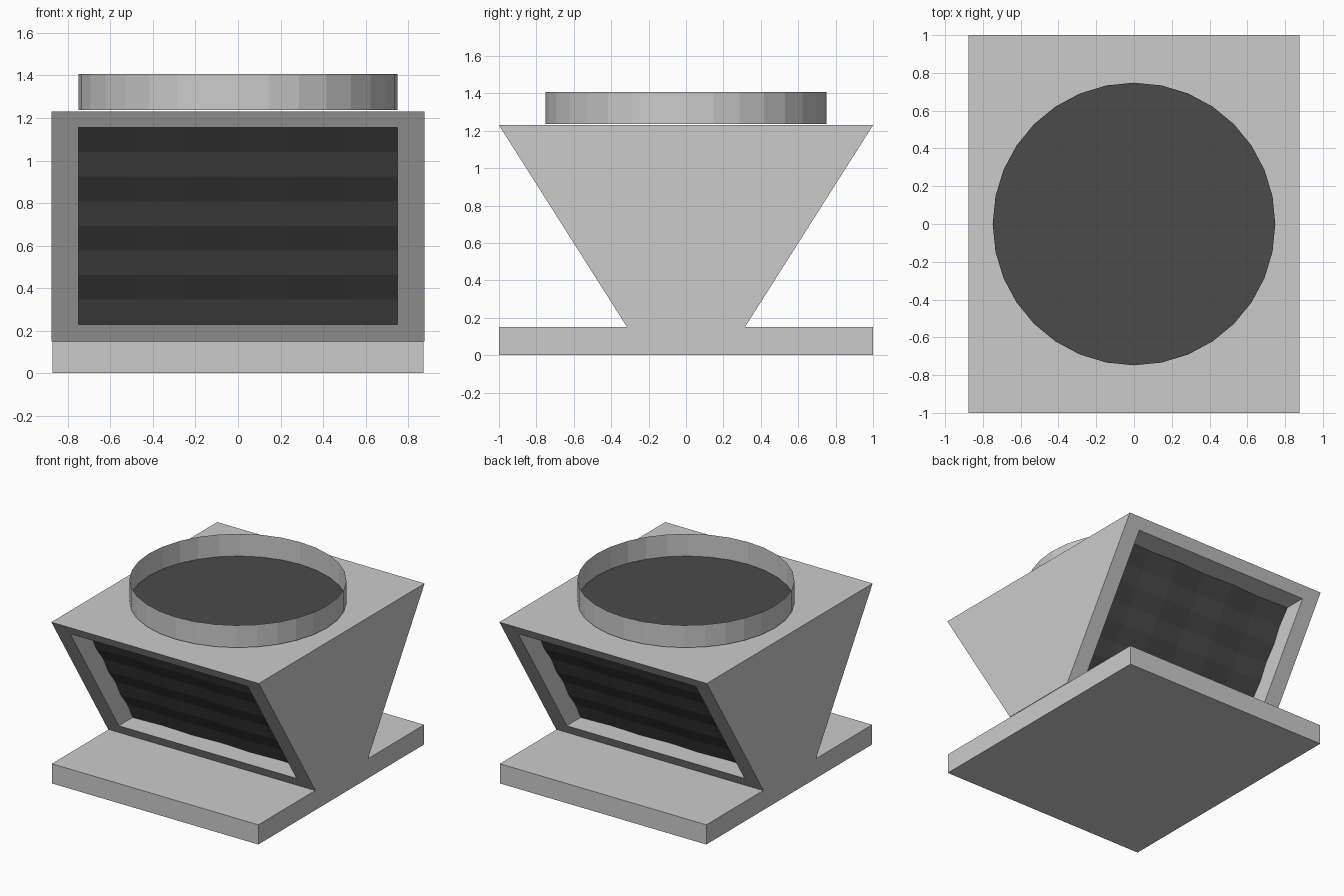
import bpy, bmesh

if "Cube" in bpy.data.objects:
    bpy.data.objects.remove(bpy.data.objects["Cube"])

def material(name, v):
    m = bpy.data.materials.new(name)
    m.diffuse_color = (v, v, v, 1)
    m.use_nodes = True
    m.node_tree.nodes["Principled BSDF"].inputs["Base Color"].default_value = m.diffuse_color
    return m

LIGHT = material("light_grey", 0.6)
DARK = material("dark_grey", 0.07)

def finish(bm, name, mat):
    me = bpy.data.meshes.new(name)
    bm.to_mesh(me)
    bm.free()
    me.materials.append(mat)
    ob = bpy.data.objects.new(name, me)
    bpy.context.collection.objects.link(ob)
    return ob

Z0, Z1 = 0.15, 1.23          # body bottom and top
G0, G1, GX = 0.23, 1.155, 0.75  # grille opening
BX, DEPTH = 0.876, 0.18

def slope_y(z):
    return 0.315 + (z - Z0) * (1.0 - 0.315) / (Z1 - Z0)

# base plate
bm = bmesh.new()
bmesh.ops.create_cube(bm, size=1)
for v in bm.verts:
    v.co.x *= 1.744
    v.co.y *= 2.0
    v.co.z = (v.co.z + 0.5) * Z0
finish(bm, "base_plate", LIGHT)

# flared body with a recessed opening in the front and back slopes
bm = bmesh.new()
outer = {}
for s in (-1, 1):
    def loop(hx, za, zb, inset):
        return [bm.verts.new((x, s * (slope_y(z) - inset), z))
                for x, z in ((-hx, za), (hx, za), (hx, zb), (-hx, zb))]
    o = outer[s] = loop(BX, Z0, Z1, 0)
    i = loop(GX, G0, G1, 0)
    d = loop(GX, G0, G1, DEPTH)
    for a, b in ((o, i), (i, d)):
        for k in range(4):
            n = (k + 1) % 4
            bm.faces.new((a[k], a[n], b[n], b[k]))
f, r = outer[-1], outer[1]
for k in range(4):
    n = (k + 1) % 4
    bm.faces.new((f[k], r[k], r[n], f[n]))
bmesh.ops.recalc_face_normals(bm, faces=bm.faces[:])
finish(bm, "body", LIGHT)

# rippled coil grilles
ROWS, COLS = 8, 6
for s, name in ((-1, "front_grille"), (1, "back_grille")):
    bm = bmesh.new()
    grid = []
    for j in range(ROWS + 1):
        z = G1 + (G0 - G1) * j / ROWS
        row = []
        for i in range(COLS + 1):
            ripple = 0.008 * (-1) ** j + 0.006 * (-1) ** i
            x = -GX + 2 * GX * i / COLS
            row.append(bm.verts.new((x, s * (slope_y(z) - DEPTH + ripple), z)))
        grid.append(row)
    for j in range(ROWS):
        for i in range(COLS):
            face = bm.faces.new((grid[j][i], grid[j + 1][i],
                                 grid[j + 1][i + 1], grid[j][i + 1]))
            face.normal_update()
            if face.normal.y * s < 0:
                face.normal_flip()
    finish(bm, name, DARK)

# fan collar: thin open ring
bm = bmesh.new()
bmesh.ops.create_cone(bm, cap_ends=False, segments=32,
                      radius1=0.75, radius2=0.75, depth=0.17)
bmesh.ops.translate(bm, verts=bm.verts[:], vec=(0, 0, 1.322))
finish(bm, "fan_collar", LIGHT)

# dark fan opening
bm = bmesh.new()
bmesh.ops.create_circle(bm, cap_ends=True, segments=32, radius=0.748)
bmesh.ops.translate(bm, verts=bm.verts[:], vec=(0, 0, 1.238))
for face in bm.faces:
    face.normal_update()
    if face.normal.z < 0:
        face.normal_flip()
finish(bm, "fan_opening", DARK)
